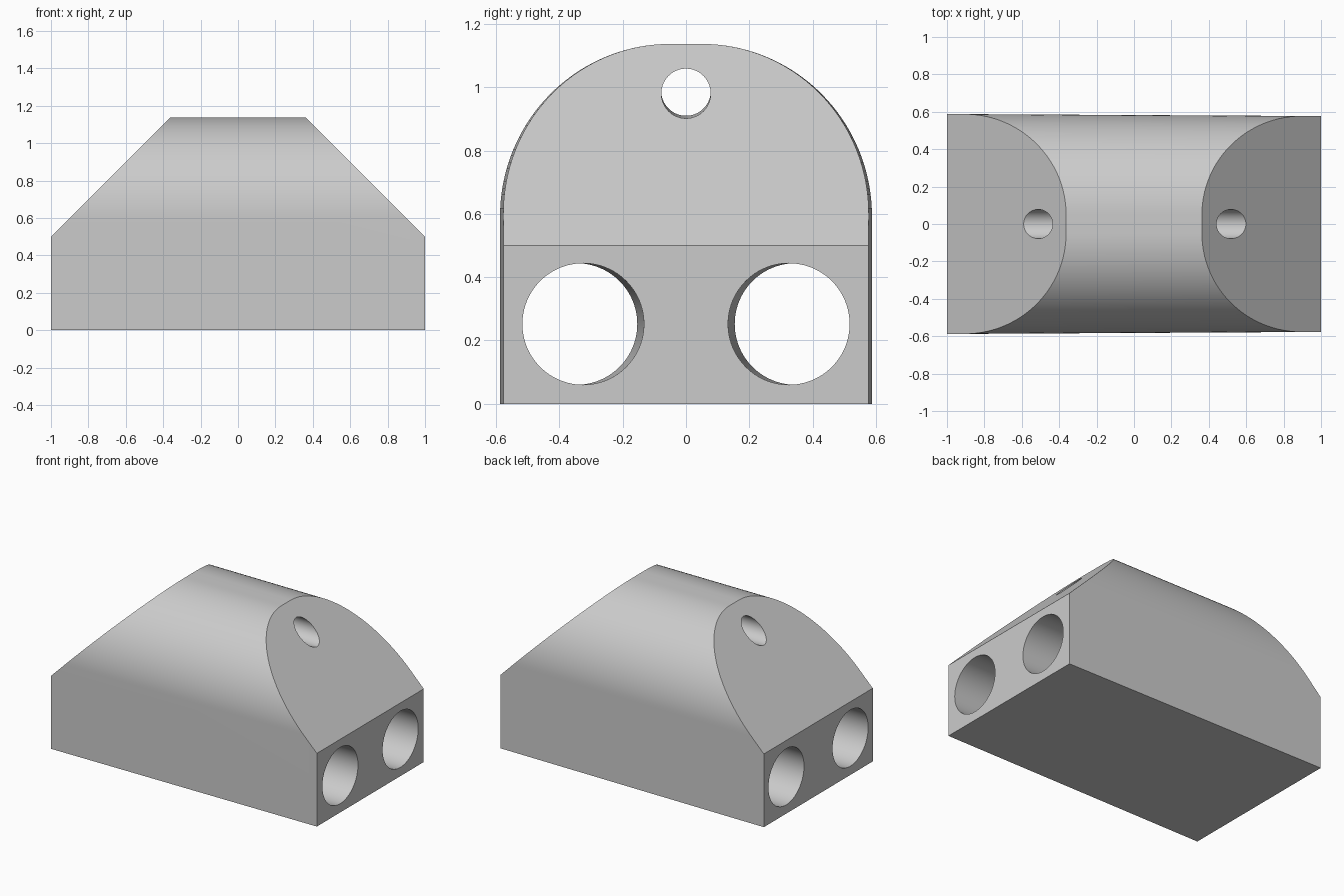
import bpy, bmesh, math
from mathutils import Vector

cube = bpy.data.objects.get("Cube")
if cube:
    bpy.data.objects.remove(cube, do_unlink=True)

grey = bpy.data.materials.new("light_grey")
grey.use_nodes = True
colour = (0.6, 0.6, 0.6, 1)
grey.diffuse_color = colour
grey.node_tree.nodes["Principled BSDF"].inputs["Base Color"].default_value = colour


def make_object(name, bm):
    bmesh.ops.recalc_face_normals(bm, faces=bm.faces)
    mesh = bpy.data.meshes.new(name)
    bm.to_mesh(mesh)
    bm.free()
    mesh.materials.append(grey)
    obj = bpy.data.objects.new(name, mesh)
    bpy.context.collection.objects.link(obj)
    return obj


def arch(x, half, steps=40):
    """Arched section: straight sides, round shoulders, narrow flat top."""
    flat, spring, top = 0.05, 0.597, 1.137
    angles = [math.pi / 2 * i / steps for i in range(steps + 1)]
    side = [(half, 0)] + [(flat + (half - flat) * math.cos(a),
                           spring + (top - spring) * math.sin(a)) for a in angles]
    outline = side + [(-y, z) for y, z in reversed(side)]
    return [Vector((x, y, z)) for y, z in outline]


# Body: slightly tapered arch, sloped off at both ends
bm = bmesh.new()
rings = [[bm.verts.new(p) for p in arch(x, half)] for x, half in ((-1, 0.588), (1, 0.577))]
count = len(rings[0])
for i in range(count):
    j = (i + 1) % count
    bm.faces.new((rings[0][i], rings[0][j], rings[1][j], rings[1][i]))
for ring in rings:
    bm.faces.new(ring)
for s in (-1, 1):
    cut = bmesh.ops.bisect_plane(bm, geom=bm.verts[:] + bm.edges[:] + bm.faces[:],
                                 plane_co=(s, 0, 0.5), plane_no=(s, 0, 1), clear_outer=True)
    rim = [e for e in cut["geom_cut"] if isinstance(e, bmesh.types.BMEdge)]
    bmesh.ops.contextual_create(bm, geom=rim)
body = make_object("body", bm)


def bore(name, start, end, radius):
    """Drill a round hole through the body along start-end."""
    start, end = Vector(start), Vector(end)
    bm = bmesh.new()
    bmesh.ops.create_cone(bm, cap_ends=True, segments=96, radius1=radius, radius2=radius,
                          depth=(end - start).length * 1.2)
    cutter = make_object(name, bm)
    cutter.rotation_mode = 'QUATERNION'
    cutter.rotation_quaternion = (end - start).to_track_quat('Z', 'Y')
    cutter.location = (start + end) / 2
    cutter.hide_render = True
    mod = body.modifiers.new(name, 'BOOLEAN')
    mod.operation, mod.solver, mod.object = 'DIFFERENCE', 'EXACT', cutter
    bpy.ops.object.modifier_apply(modifier=name)
    bpy.data.objects.remove(cutter, do_unlink=True)


bpy.ops.object.select_all(action='DESELECT')
bpy.context.view_layer.objects.active = body
body.select_set(True)

# Two wide bores that spread a little, and one narrow bore near the top
for s in (-1, 1):
    bore("wide_bore", (-1, s * 0.346, 0.252), (1, s * 0.325, 0.252), 0.192)
bore("top_bore", (-1, 0, 0.991), (1, 0, 0.977), 0.078)

bpy.ops.object.shade_smooth_by_angle(angle=math.radians(30))
